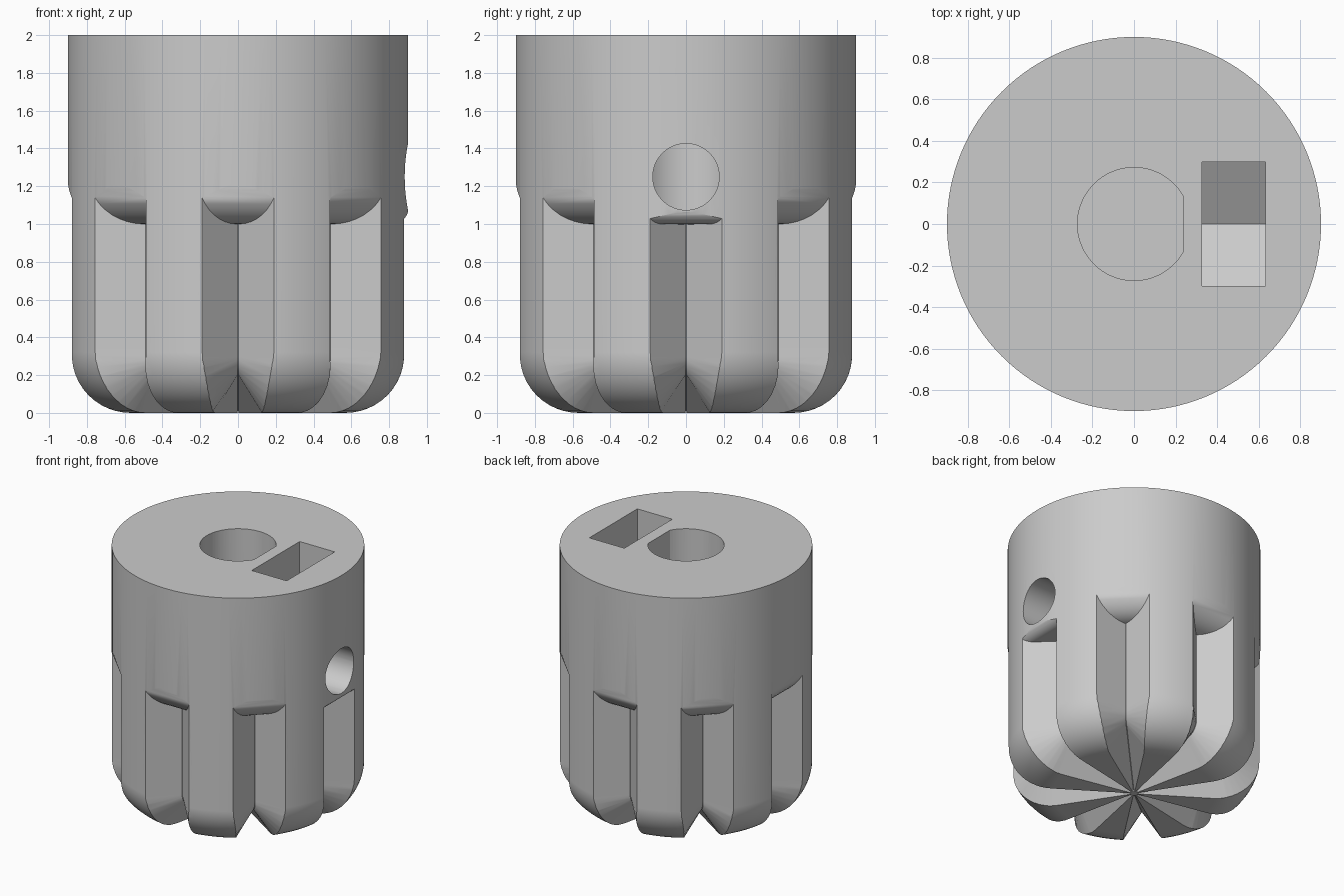
import bpy, bmesh
from math import sin, cos, pi, radians
from mathutils import Matrix, Vector

cube = bpy.data.objects.get("Cube")
if cube:
    bpy.data.objects.remove(cube, do_unlink=True)

RADIUS, HEIGHT, ROUND = 0.9, 2.0, 0.32
APEX = 0.692            # radius of the bottom of each V groove
HOLE_Z = 1.25           # height of the set screw

grey = bpy.data.materials.new("plain_grey")
grey.use_nodes = True
grey.diffuse_color = (0.6, 0.6, 0.6, 1)
grey.node_tree.nodes["Principled BSDF"].inputs["Base Color"].default_value = (0.6, 0.6, 0.6, 1)


def finish(bm, name):
    bmesh.ops.recalc_face_normals(bm, faces=bm.faces)
    mesh = bpy.data.meshes.new(name)
    bm.to_mesh(mesh)
    bm.free()
    mesh.materials.append(grey)
    obj = bpy.data.objects.new(name, mesh)
    bpy.context.collection.objects.link(obj)
    return obj


def loft(sections, name):
    """Skin a solid through rings with equal point counts."""
    bm = bmesh.new()
    rings = [[bm.verts.new(p) for p in s] for s in sections]
    n = len(rings[0])
    for a, b in zip(rings, rings[1:]):
        for i in range(n):
            j = (i + 1) % n
            bm.faces.new((a[i], a[j], b[j], b[i]))
    bm.faces.new(rings[0])
    bm.faces.new(rings[-1])
    return finish(bm, name)


def cut(target, cutter):
    mod = target.modifiers.new("cut", 'BOOLEAN')
    mod.operation = 'DIFFERENCE'
    mod.solver = 'EXACT'
    mod.object = cutter
    bpy.context.view_layer.objects.active = target
    bpy.ops.object.modifier_apply(modifier=mod.name)
    bpy.data.objects.remove(cutter, do_unlink=True)


# Knob body: turned profile with a rounded lower rim
def make_body():
    profile = [(0, 0)]
    for i in range(13):
        a = i / 12 * pi / 2
        profile.append((RADIUS - ROUND + ROUND * sin(a), ROUND * (1 - cos(a))))
    profile += [(RADIUS, HEIGHT), (0, HEIGHT)]
    bm = bmesh.new()
    verts = [bm.verts.new((r, 0, z)) for r, z in profile]
    edges = [bm.edges.new(e) for e in zip(verts, verts[1:])]
    bmesh.ops.spin(bm, geom=verts + edges, cent=(0, 0, 0), axis=(0, 0, 1),
                   angle=2 * pi, steps=128)
    bmesh.ops.remove_doubles(bm, verts=bm.verts, dist=0.0001)
    return finish(bm, "knob_body")


# Finger groove: a V that rounds out at the top and runs under to the centre
def make_groove(angle, flare, rise):
    reach, eps = 0.5, 0.002
    sections = []

    def station(r, z, tilt, slope, half):
        ox, oz = r + reach * cos(tilt), z - reach * sin(tilt)
        wide = half + slope * reach
        sections.append([(r, -half, z), (r, half, z), (ox, wide, oz), (ox, -wide, oz)])

    edge = RADIUS + 0.004
    for i in range(10, -1, -1):
        a = i / 10 * pi / 2
        r = edge - flare + flare * sin(a)
        station(r, 1 + rise * (1 - cos(a)), 0, 1, r - APEX + eps)
    station(APEX, 0.998, 0, 1, eps)
    station(APEX, 0.36, 0, 1, eps)
    bend = 0.1
    for i in range(9):
        t = i / 8
        a = t * pi / 2
        station(APEX - bend + bend * cos(a), 0.2 + bend * (1 - sin(a)), a, 1 - 0.38 * t, eps)
    station(0.03, 0.01, pi / 2, 0.62, eps)
    turn = Matrix.Rotation(angle, 3, 'Z')
    return loft([[turn @ Vector(p) for p in s] for s in sections], "groove_cutter")


body = make_body()
for k in range(8):
    flare, rise = (0.09, 0.09) if k == 0 else (0.208, 0.26)
    cut(body, make_groove(k * pi / 4, flare, rise))

# D-shaped shaft hole
shaft_r, flat_x, shaft_floor = 0.272, 0.235, 0.7
ring = []
for i in range(65):
    a = radians(30.2) + i / 64 * (2 * pi - radians(60.4))
    ring.append((shaft_r * cos(a), shaft_r * sin(a)))
cut(body, loft([[(min(x, flat_x), y, z) for x, y in ring]
                for z in (shaft_floor, HEIGHT + 0.1)], "shaft_cutter"))

# Nut slot with a pointed floor
half, drop = 0.298, HOLE_Z - 0.172
outline = [(-half, HEIGHT + 0.1), (-half, drop), (0, drop - 0.172),
           (half, drop), (half, HEIGHT + 0.1)]
cut(body, loft([[(x, y, z) for y, z in outline] for x in (0.328, 0.632)], "nut_cutter"))

# Set screw hole from the side into the shaft hole
screw = [(0.176 * cos(i * pi / 24), HOLE_Z + 0.176 * sin(i * pi / 24)) for i in range(48)]
cut(body, loft([[(x, y, z) for y, z in screw] for x in (0.1, 1.1)], "screw_cutter"))

# Smooth curved walls, crisp edges
for o in bpy.context.selected_objects:
    o.select_set(False)
body.select_set(True)
bpy.context.view_layer.objects.active = body
bpy.ops.object.shade_smooth_by_angle(angle=radians(30))
weighted = body.modifiers.new("weighted_normals", 'WEIGHTED_NORMAL')
weighted.keep_sharp = True
